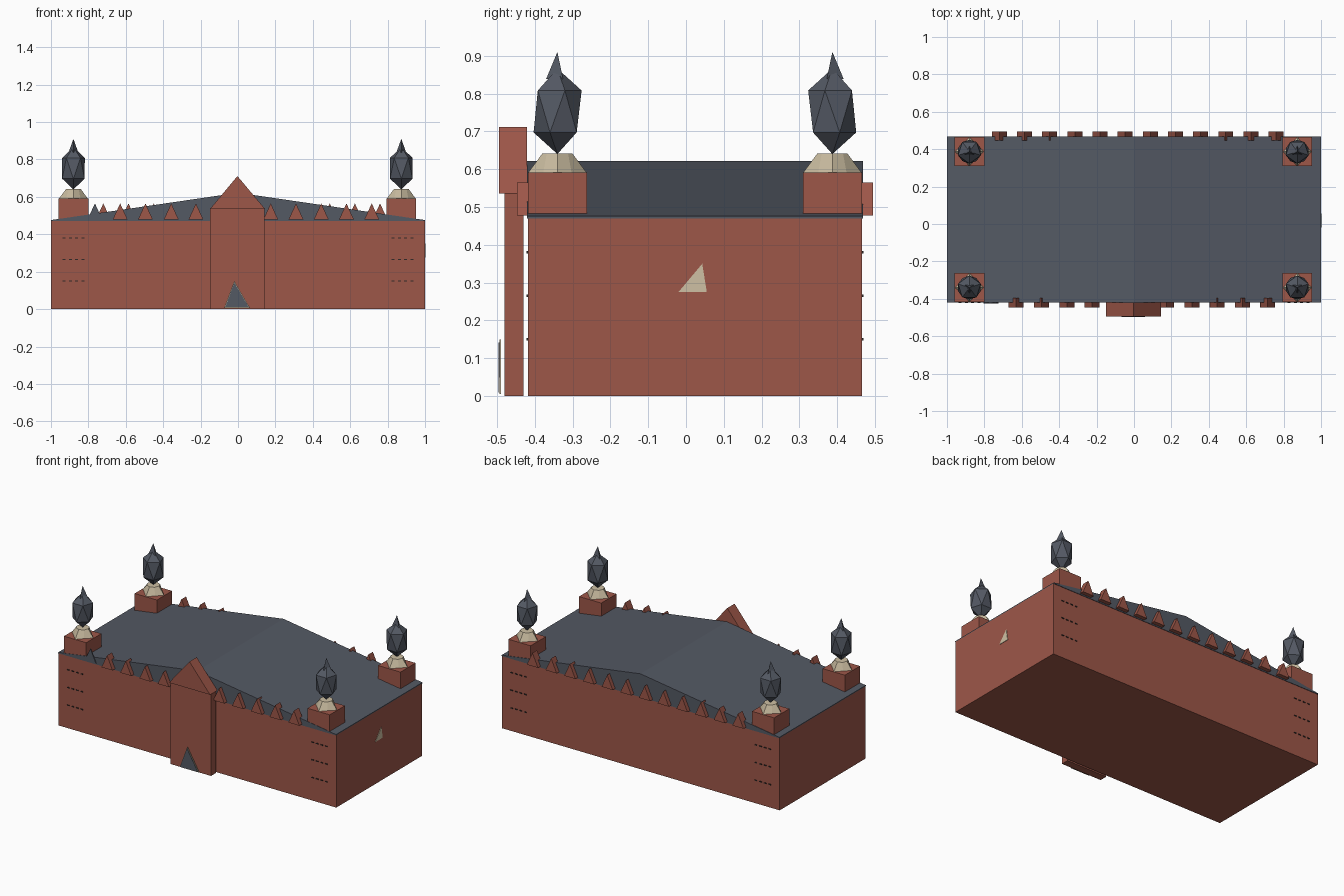
import bpy, bmesh, math

if "Cube" in bpy.data.objects:
    bpy.data.objects.remove(bpy.data.objects["Cube"])


def material(name, rgb):
    m = bpy.data.materials.new(name)
    m.diffuse_color = (*rgb, 1)
    m.use_nodes = True
    m.node_tree.nodes["Principled BSDF"].inputs["Base Color"].default_value = m.diffuse_color
    return m


BRICK = material("brick", (0.34, 0.095, 0.066))
SLATE = material("slate", (0.088, 0.10, 0.127))
STONE = material("stone", (0.62, 0.53, 0.37))
DARK = material("dark opening", (0.03, 0.022, 0.02))


def finish(name, bm, mat):
    bmesh.ops.recalc_face_normals(bm, faces=bm.faces)
    me = bpy.data.meshes.new(name)
    bm.to_mesh(me)
    bm.free()
    me.materials.append(mat)
    ob = bpy.data.objects.new(name, me)
    bpy.context.collection.objects.link(ob)
    return ob


def prism(name, profile, y0, y1, mat):
    """Extrude an xz profile along y."""
    bm = bmesh.new()
    a = [bm.verts.new((x, y0, z)) for x, z in profile]
    b = [bm.verts.new((x, y1, z)) for x, z in profile]
    bm.faces.new(a)
    bm.faces.new(b)
    n = len(a)
    for i in range(n):
        j = (i + 1) % n
        bm.faces.new((a[i], a[j], b[j], b[i]))
    return finish(name, bm, mat)


def box(name, x0, x1, y0, y1, z0, z1, mat):
    return prism(name, [(x0, z0), (x1, z0), (x1, z1), (x0, z1)], y0, y1, mat)


def ring(bm, cx, cy, z, radii, turn):
    n = len(radii)
    return [bm.verts.new((cx + r * math.cos(turn + math.tau * i / n),
                          cy + r * math.sin(turn + math.tau * i / n), z))
            for i, r in enumerate(radii)]


# Main hall and its shallow gable roof
box("hall_walls", -1, 1, -0.418, 0.465, 0, 0.47, BRICK)
prism("roof", [(-1, 0.47), (1, 0.47), (1, 0.476), (0, 0.622), (-1, 0.476)],
      -0.42, 0.468, SLATE)

# Gatehouse with overhanging gable
box("gatehouse", -0.15, 0.142, -0.48, -0.43, 0, 0.535, BRICK)
prism("gatehouse_gable", [(-0.15, 0.535), (0.145, 0.535), (-0.003, 0.711)],
      -0.495, -0.42, BRICK)

# Triangular door with stone edging
prism("door_edging", [(-0.074, 0.006), (0.064, 0.006), (-0.02, 0.15)],
      -0.493, -0.489, STONE)
prism("door", [(-0.068, 0.01), (0.058, 0.01), (-0.02, 0.142)],
      -0.496, -0.493, SLATE)

# Small triangular window on the right wall
bm = bmesh.new()
tri = [(-0.02, 0.275), (0.055, 0.275), (0.043, 0.35)]
f = bm.faces.new([bm.verts.new((1.0, y, z)) for y, z in tri])
ext = bmesh.ops.extrude_face_region(bm, geom=[f])
bmesh.ops.translate(bm, vec=(0.003, 0, 0),
                    verts=[v for v in ext["geom"] if isinstance(v, bmesh.types.BMVert)])
finish("side_window", bm, STONE)


# Triangular battlements along the front and back eaves
def merlon(name, x, y0, y1, mat=BRICK):
    prism(name, [(x - 0.04, 0.478), (x + 0.04, 0.478), (x, 0.565)], y0, y1, mat)


for i, x in enumerate([-0.63, -0.495, -0.357, -0.225, 0.175, 0.31, 0.445, 0.58, 0.715]):
    merlon(f"front_merlon_{i}", x, -0.447, -0.395)
for i in range(12):
    merlon(f"back_merlon_{i}", -0.72 + 0.1345 * i, 0.447, 0.494)
merlon("front_slate_merlon", -0.765, -0.425, -0.419, SLATE)

# Rows of tiny window slits near the ends of both long walls
for side, y in (("front", -0.418), ("back", 0.465)):
    for s in (-1, 1):
        for row, z in enumerate((0.15, 0.265, 0.38)):
            for k in range(4):
                x = s * (0.83 + 0.033 * k)
                box(f"{side}_slit_{s}_{row}_{k}", x - 0.008, x + 0.008,
                    y - 0.004, y + 0.004, z - 0.003, z + 0.003, DARK)


# Corner turret: brick block, star-shaped stone collar, faceted bulb, spike
def turret(name, cx, cy, face):
    box(name + "_block", cx - 0.08, cx + 0.08, cy - 0.078, cy + 0.078, 0.465, 0.591, BRICK)

    bm = bmesh.new()
    low = ring(bm, cx, cy, 0.591, [0.077, 0.053] * 4, 0)
    top = ring(bm, cx, cy, 0.641, [0.040] * 8, 0)
    bm.faces.new(low)
    bm.faces.new(top)
    for i in range(8):
        j = (i + 1) % 8
        bm.faces.new((low[i], low[j], top[j], top[i]))
    finish(name + "_collar", bm, STONE)

    bm = bmesh.new()
    turn = face * math.pi / 2
    low = ring(bm, cx, cy, 0.697, [0.063] * 5, turn)
    up = ring(bm, cx, cy, 0.808, [0.064] * 5, turn + math.pi / 5)
    base = bm.verts.new((cx, cy, 0.64))
    peak = bm.verts.new((cx, cy, 0.866))
    for i in range(5):
        j = (i + 1) % 5
        bm.faces.new((base, low[i], low[j]))
        bm.faces.new((low[i], low[j], up[i]))
        bm.faces.new((low[j], up[j], up[i]))
        bm.faces.new((up[i], up[j], peak))
    finish(name + "_bulb", bm, SLATE)

    bm = bmesh.new()
    low = ring(bm, cx, cy, 0.838, [0.030] * 3, turn)
    tip = bm.verts.new((cx, cy, 0.91))
    bm.faces.new(low)
    for i in range(3):
        bm.faces.new((low[i], low[(i + 1) % 3], tip))
    finish(name + "_spike", bm, SLATE)


for label, x in (("left", -0.88), ("right", 0.873)):
    turret(f"front_{label}_turret", x, -0.34, -1)
    turret(f"back_{label}_turret", x, 0.387, 1)
